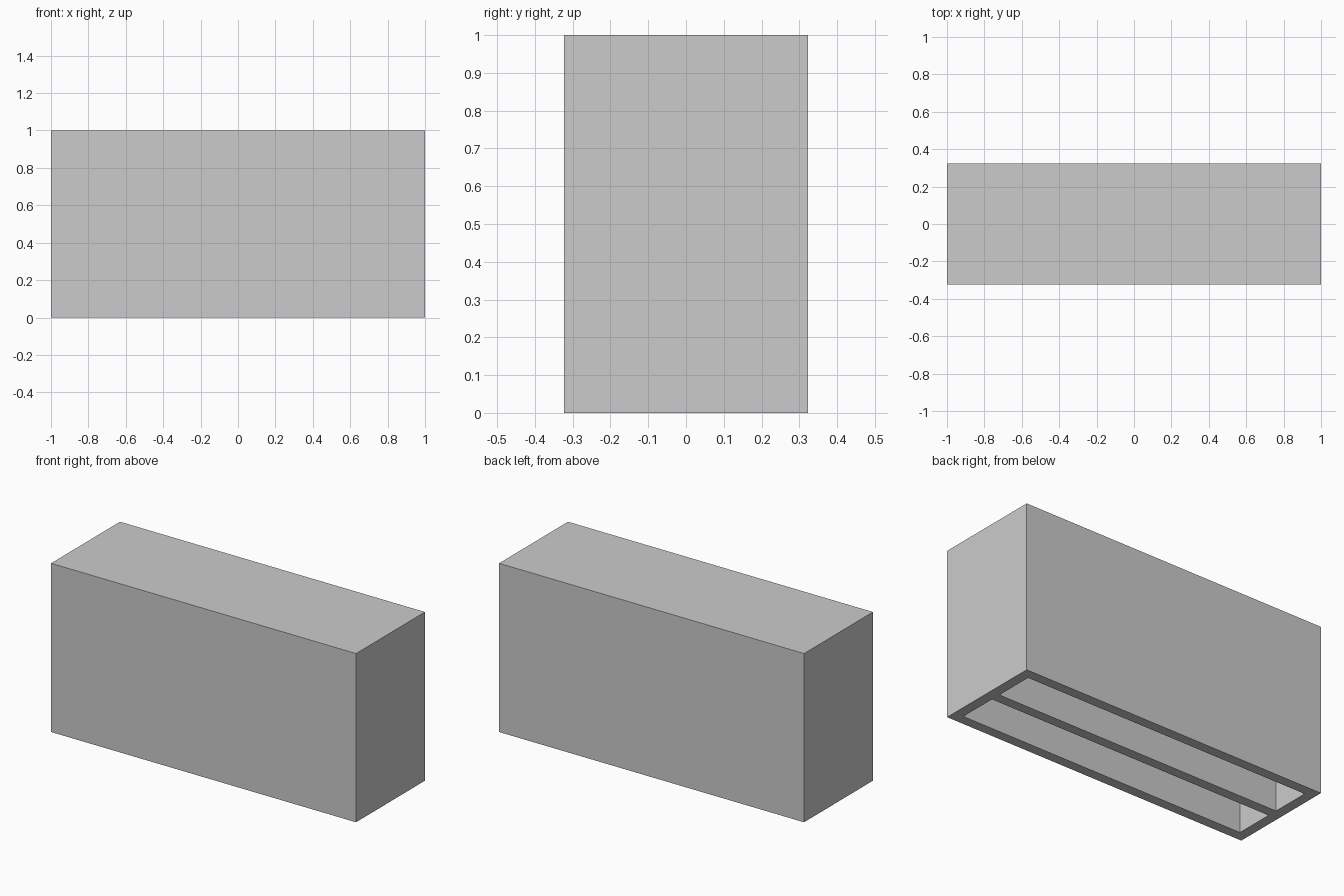
import bpy

if "Cube" in bpy.data.objects:
    bpy.data.objects.remove(bpy.data.objects["Cube"])

LENGTH, DEPTH, HEIGHT, WALL = 2.0, 0.645, 1.0, 0.06
BAY = (DEPTH - 3 * WALL) / 2


def box(name, size, centre):
    bpy.ops.mesh.primitive_cube_add(size=1, location=centre)
    obj = bpy.context.object
    obj.name = name
    obj.scale = size
    bpy.ops.object.transform_apply(location=True, rotation=False, scale=True)
    return obj


# Outer case, closed on top and open underneath
case = box("divided_case", (LENGTH, DEPTH, HEIGHT), (0, 0, HEIGHT / 2))

# Two long bays cut from below, leaving a central divider
for side, label in ((-1, "front"), (1, "back")):
    top = HEIGHT - WALL
    cutter = box(label + "_bay_cutter", (LENGTH - 2 * WALL, BAY, top + 0.2),
                 (0, side * (BAY + WALL) / 2, (top - 0.2) / 2))
    cutter.hide_render = True
    cut = case.modifiers.new(label + "_bay", 'BOOLEAN')
    cut.operation = 'DIFFERENCE'
    cut.solver = 'EXACT'
    cut.object = cutter
    bpy.context.view_layer.objects.active = case
    bpy.ops.object.modifier_apply(modifier=cut.name)
    bpy.data.objects.remove(cutter, do_unlink=True)
